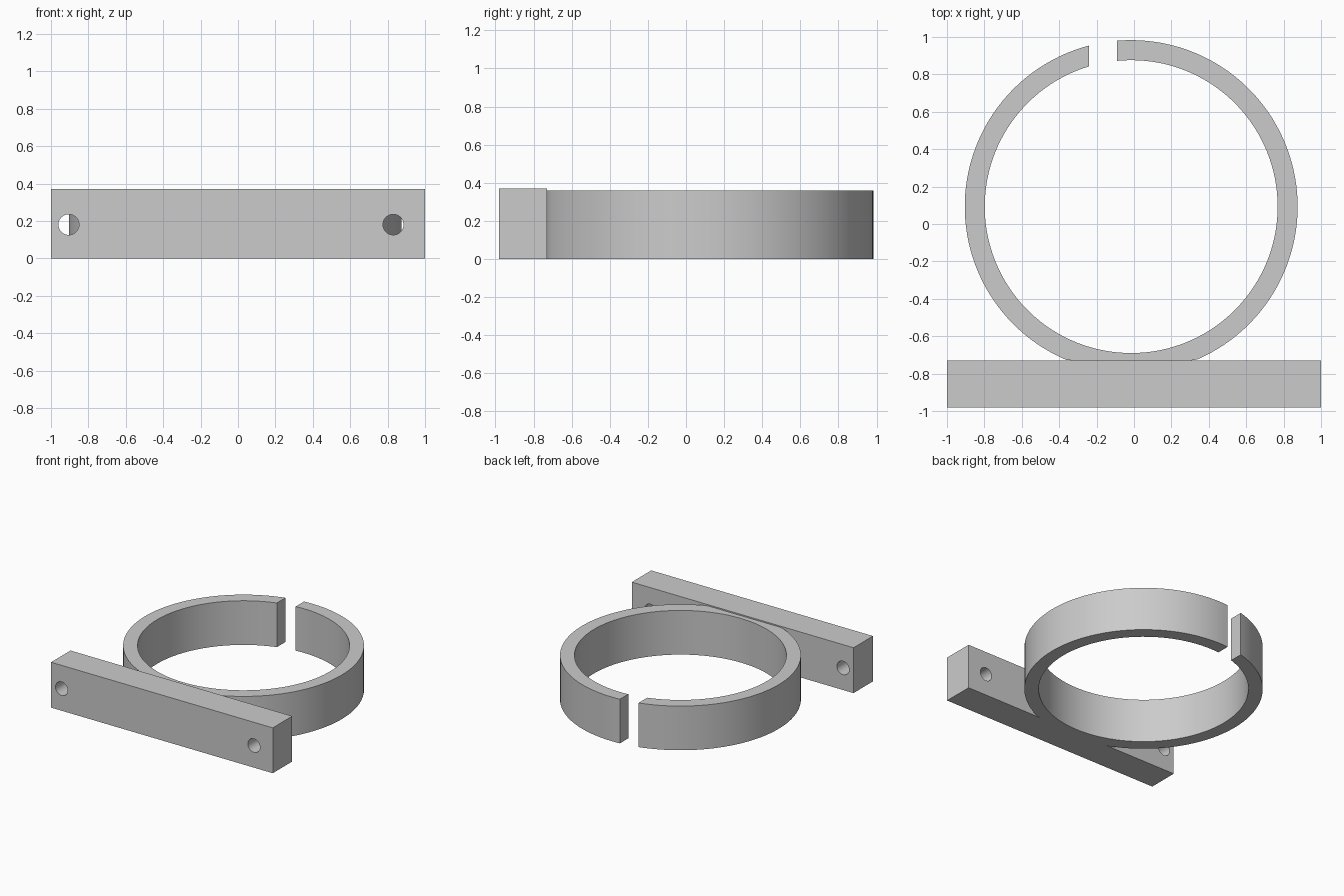
import bpy, bmesh, math

if "Cube" in bpy.data.objects:
    bpy.data.objects.remove(bpy.data.objects["Cube"])

grey = bpy.data.materials.new("plain grey")
grey.use_nodes = True
grey.diffuse_color = (0.6, 0.6, 0.6, 1)
grey.node_tree.nodes["Principled BSDF"].inputs["Base Color"].default_value = (0.6, 0.6, 0.6, 1)

BAR_FRONT, BAR_BACK, BAR_HEIGHT = -0.98, -0.73, 0.37
CX, CY, OUTER, INNER, RING_HEIGHT = -0.015, 0.093, 0.89, 0.783, 0.36
GAP_LEFT, GAP_RIGHT = -0.09, -0.24
STEPS = 128


def finish(obj):
    obj.data.materials.append(grey)
    bpy.ops.object.select_all(action='DESELECT')
    obj.select_set(True)
    bpy.context.view_layer.objects.active = obj
    bpy.ops.object.shade_smooth_by_angle(angle=math.radians(30))


def arc(radius):
    """Points clockwise from one straight gap side to the other, flattened on the bar."""
    start = math.acos((GAP_LEFT - CX) / radius)
    end = math.acos((GAP_RIGHT - CX) / radius) - 2 * math.pi
    angles = [start + (end - start) * i / STEPS for i in range(STEPS + 1)]
    return [(CX + radius * math.cos(a), max(CY + radius * math.sin(a), BAR_BACK)) for a in angles]


# Split ring
bm = bmesh.new()
loops = [[bm.verts.new((x, y, z)) for x, y in arc(r)]
         for r, z in ((OUTER, 0), (OUTER, RING_HEIGHT), (INNER, RING_HEIGHT), (INNER, 0))]
for k in range(4):
    a, b = loops[k], loops[(k + 1) % 4]
    for i in range(STEPS):
        bm.faces.new((a[i], a[i + 1], b[i + 1], b[i]))
for end in (0, -1):
    bm.faces.new([loop[end] for loop in loops])
bmesh.ops.recalc_face_normals(bm, faces=bm.faces)
mesh = bpy.data.meshes.new("split_ring")
bm.to_mesh(mesh)
bm.free()
ring = bpy.data.objects.new("split_ring", mesh)
bpy.context.collection.objects.link(ring)
finish(ring)

# Mounting bar
bpy.ops.mesh.primitive_cube_add(size=1, location=(0, (BAR_FRONT + BAR_BACK) / 2, BAR_HEIGHT / 2))
bar = bpy.context.object
bar.name = "mounting_bar"
bar.scale = (2, BAR_BACK - BAR_FRONT, BAR_HEIGHT)
bpy.ops.object.transform_apply(location=False, rotation=False, scale=True)

# Screw holes through the bar
cutters = []
for x in (-0.905, 0.83):
    bpy.ops.mesh.primitive_cylinder_add(vertices=48, radius=0.055, depth=0.5,
                                        location=(x, (BAR_FRONT + BAR_BACK) / 2, 0.18),
                                        rotation=(math.pi / 2, 0, 0))
    cutter = bpy.context.object
    cutter.name = "hole_cutter"
    cutter.hide_render = True
    cutters.append(cutter)
    hole = bar.modifiers.new("screw_hole", 'BOOLEAN')
    hole.operation = 'DIFFERENCE'
    hole.solver = 'EXACT'
    hole.object = cutter
bpy.context.view_layer.objects.active = bar
for name in [m.name for m in bar.modifiers]:
    bpy.ops.object.modifier_apply(modifier=name)
for cutter in cutters:
    bpy.data.objects.remove(cutter)
finish(bar)
